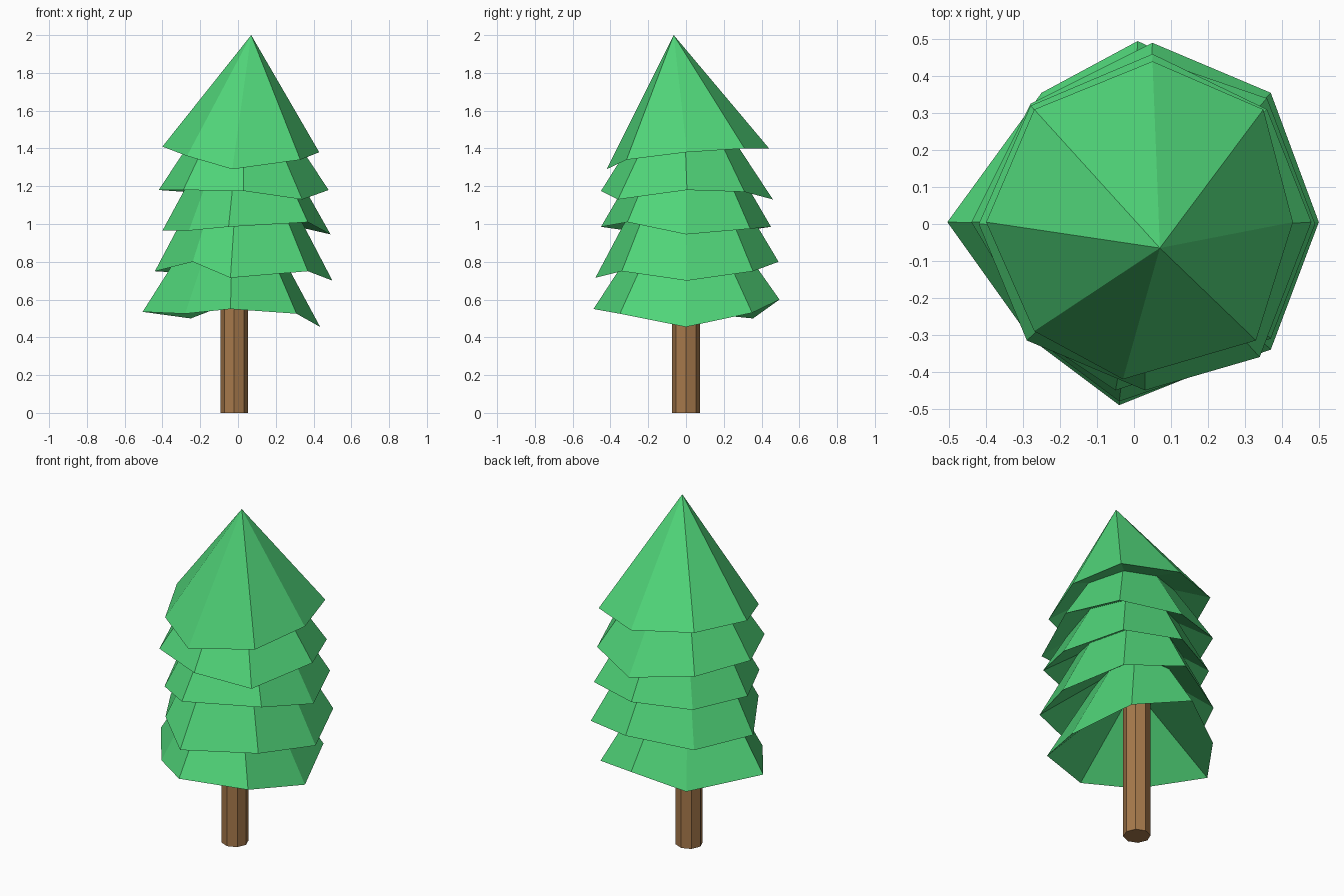
import bpy, bmesh


def material(name, color):
    m = bpy.data.materials.new(name)
    m.diffuse_color = color
    return m


green = material("needles", (0.08, 0.66, 0.19, 1))
brown = material("bark", (0.38, 0.19, 0.07, 1))


def tier(name, apex, hollow, rim):
    """Uneven eight-sided cone with a hollowed underside.
    Rim runs right, back right, back ... front right."""
    bm = bmesh.new()
    top = bm.verts.new(apex)
    under = bm.verts.new(hollow)
    ring = [bm.verts.new(p) for p in rim]
    for a, b in zip(ring, ring[1:] + ring[:1]):
        bm.faces.new((a, b, top))
        bm.faces.new((b, a, under))
    me = bpy.data.meshes.new(name)
    bm.to_mesh(me)
    bm.free()
    me.materials.append(green)
    bpy.context.collection.objects.link(bpy.data.objects.new(name, me))


# Trunk: straight octagonal post reaching into the foliage
bpy.ops.mesh.primitive_cylinder_add(vertices=8, radius=0.073, depth=1.0,
                                    location=(-0.02, 0, 0.5))
trunk = bpy.context.object
trunk.name = "trunk"
trunk.data.materials.append(brown)

# Foliage tiers, bottom to top
tier("foliage_1", (-0.02, 0, 1.30), (0, 0, 0.90),
     [(0.435, 0, 0.455), (0.31, 0.35, 0.53), (0.01, 0.495, 0.60), (-0.25, 0.355, 0.50),
      (-0.505, 0.005, 0.535), (-0.28, -0.31, 0.525), (-0.04, -0.49, 0.55), (0.31, -0.35, 0.525)])
tier("foliage_2", (0.02, 0, 1.62), (0.01, 0, 1.06),
     [(0.50, 0.005, 0.70), (0.37, 0.355, 0.75), (0.05, 0.49, 0.80), (-0.28, 0.325, 0.74),
      (-0.44, 0.005, 0.75), (-0.24, -0.33, 0.80), (-0.04, -0.48, 0.715), (0.37, -0.34, 0.75)])
tier("foliage_3", (0.03, 0, 1.76), (0.02, 0, 1.25),
     [(0.49, 0, 0.945), (0.36, 0.34, 0.975), (0.04, 0.45, 0.985), (-0.26, 0.31, 0.965),
      (-0.40, 0, 0.965), (-0.26, -0.31, 0.965), (-0.05, -0.45, 0.985), (0.37, -0.31, 1.01)])
tier("foliage_4", (0.03, -0.02, 1.86), (0.03, 0, 1.42),
     [(0.48, 0.005, 1.18), (0.36, 0.31, 1.17), (0.05, 0.46, 1.13), (-0.28, 0.32, 1.17),
      (-0.42, 0, 1.18), (-0.29, -0.315, 1.18), (0.03, -0.45, 1.175), (0.34, -0.36, 1.13)])
tier("foliage_5", (0.07, -0.065, 2.0), (0.04, 0, 1.55),
     [(0.43, 0.005, 1.38), (0.35, 0.31, 1.40), (0.05, 0.44, 1.40), (-0.27, 0.31, 1.42),
      (-0.40, 0.005, 1.41), (-0.27, -0.29, 1.36), (-0.03, -0.42, 1.29), (0.33, -0.315, 1.34)])
